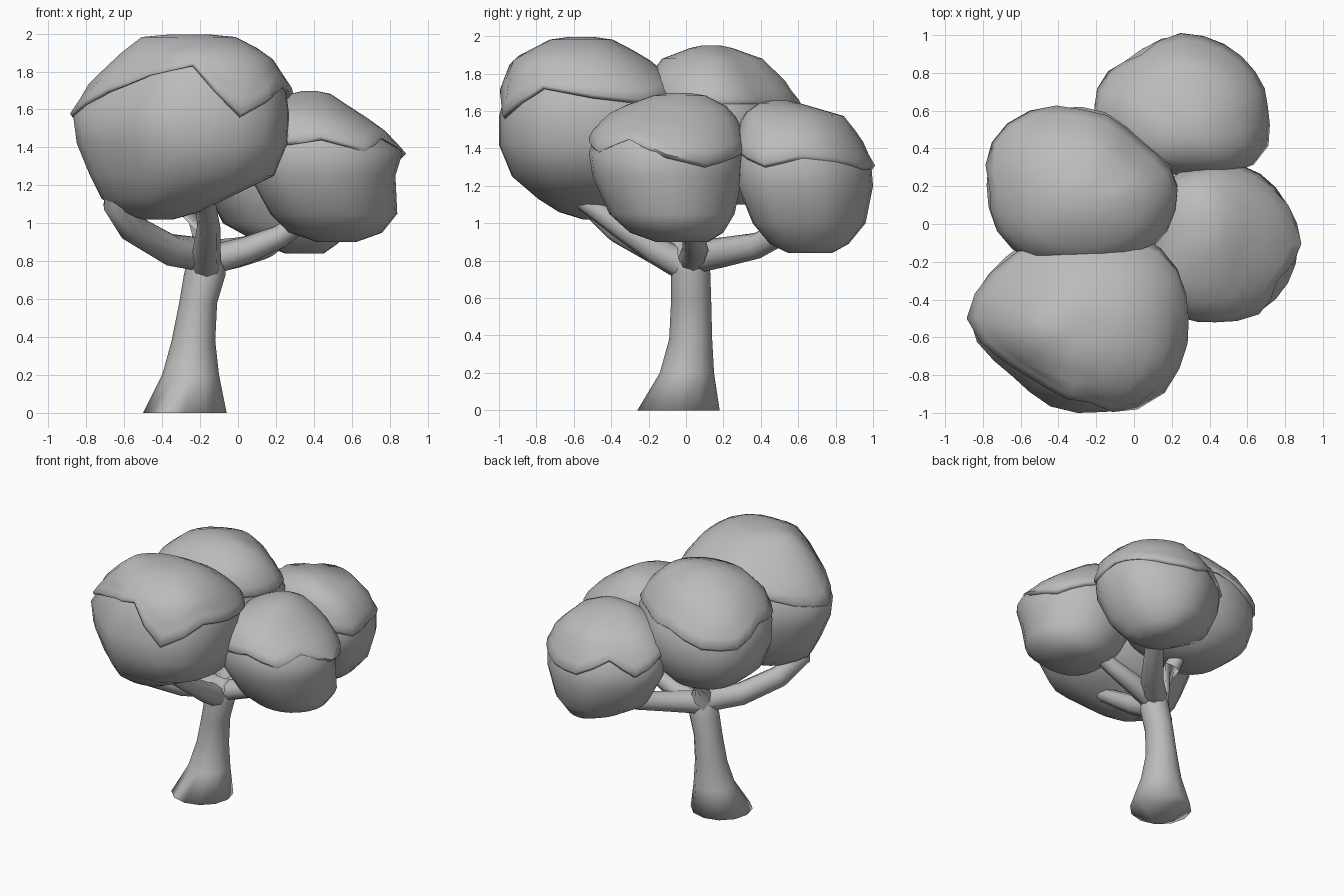
import bpy, bmesh, math
from mathutils import Vector

cube = bpy.data.objects.get("Cube")
if cube:
    bpy.data.objects.remove(cube, do_unlink=True)

grey = bpy.data.materials.new("plain grey")
grey.use_nodes = True
tone = (0.5, 0.5, 0.5, 1)
grey.diffuse_color = tone
grey.node_tree.nodes["Principled BSDF"].inputs["Base Color"].default_value = tone


def skin(name, rows, angle):
    """Join rows of points into a closed, smooth shaded mesh."""
    bm = bmesh.new()
    rows = [[bm.verts.new(p) for p in row] for row in rows]
    count = len(rows[0])
    for low, high in zip(rows, rows[1:]):
        for i in range(count):
            j = (i + 1) % count
            bm.faces.new((low[i], low[j], high[j], high[i]))
    bm.faces.new(rows[0][::-1])
    bm.faces.new(rows[-1])
    bmesh.ops.recalc_face_normals(bm, faces=bm.faces)
    mesh = bpy.data.meshes.new(name)
    bm.to_mesh(mesh)
    bm.free()
    mesh.materials.append(grey)
    obj = bpy.data.objects.new(name, mesh)
    bpy.context.collection.objects.link(obj)
    bpy.ops.object.select_all(action="DESELECT")
    obj.select_set(True)
    bpy.context.view_layer.objects.active = obj
    bpy.ops.object.shade_smooth_by_angle(angle=math.radians(angle))
    return obj


def blend(stations, z):
    """Interpolate the cross-section bounds (x0, x1, y0, y1) at height z."""
    for a, b in zip(stations, stations[1:]):
        if z <= b[0]:
            break
    t = max(0, min(1, (z - a[0]) / (b[0] - a[0])))
    return [p + (q - p) * t for p, q in zip(a[1:], b[1:])]


def rim_point(stations, z, angle, grow=0.0, corners=(0, 0, 0, 0)):
    """Point on a section outline; corners swell or shrink each quarter."""
    x0, x1, y0, y1 = blend(stations, z)
    quarter = int(angle / (math.pi / 2)) % 4
    swell = 1 + corners[quarter] * math.sin(2 * angle) ** 2
    rx, ry = (x1 - x0) / 2 * swell + grow, (y1 - y0) / 2 * swell + grow
    return Vector(((x0 + x1) / 2 + rx * math.cos(angle),
                   (y0 + y1) / 2 + ry * math.sin(angle), z))


def angles(count):
    return [math.tau * i / count for i in range(count)]


def crown(name, corners, rim, stations):
    """Rounded leaf mass with a jagged thick cap laid over its top."""
    ring = angles(24)
    middle = sum(rim) / len(rim)
    body = [[rim_point(stations, st[0], a, -0.02 if st[0] > middle else 0, corners) for a in ring]
            for st in stations]
    skin(name + "_foliage", body, 120)
    # Cap: tucked lip, rounded edge, then rows that climb to the top
    top = stations[-1][0]
    edge = []
    for i in range(len(ring)):
        a, b = rim[i // 2], rim[(i // 2 + 1) % len(rim)]
        edge.append((a, (a + b) / 2)[i % 2])
    rows = [[rim_point(stations, z + lift, a, grow, corners) for z, a in zip(edge, ring)]
            for lift, grow in ((0, -0.05), (-0.012, 0.004), (0.008, 0.02))]
    for t in (0.2, 0.4, 0.6, 0.8, 1):
        rows.append([rim_point(stations, z + (top - z) * t, a, 0.008, corners) + Vector((0, 0, 0.012 * t))
                     for z, a in zip(edge, ring)])
    # Small domed centre
    centre = sum(rows[-1], Vector()) / len(ring)
    rows.append([p.lerp(centre, 0.6) + Vector((0, 0, 0.014)) for p in rows[-1]])
    skin(name + "_cap", rows, 70)


def branch(name, path, start, end, sides=8):
    """Tapered limb through a few points."""
    path = [Vector(p) for p in path]
    rows = []
    for i, p in enumerate(path):
        along = (path[min(i + 1, len(path) - 1)] - path[max(i - 1, 0)]).normalized()
        side = along.cross(Vector((0, 1, 0) if abs(along.z) > 0.9 else (0, 0, 1))).normalized()
        up = side.cross(along)
        r = start + (end - start) * i / (len(path) - 1)
        rows.append([p + (side * math.cos(a) + up * math.sin(a)) * r for a in angles(sides)])
    skin(name, rows, 80)


# Trunk with flared foot
trunk = [(0, -.5, -.06, -.26, .18), (.2, -.4, -.1, -.14, .15), (.38, -.35, -.12, -.09, .14),
         (.58, -.31, -.11, -.08, .135), (.73, -.285, -.065, -.08, .13), (.84, -.26, -.07, -.07, .12),
         (.9, -.22, -.11, -.03, .08)]
skin("trunk", [[rim_point(trunk, st[0], a) for a in angles(12)] for st in trunk], 120)

# Limbs that carry the crowns
branch("front_branch", [(-.17, .05, .74), (-.165, -.17, .86), (-.155, -.35, .98), (-.17, -.55, 1.12)], .085, .05)
branch("side_branch", [(-.16, .04, .83), (-.36, -.16, .86), (-.55, -.36, .97), (-.64, -.5, 1.1),
                       (-.62, -.52, 1.25)], .09, .07)
branch("left_branch", [(-.165, .03, .72), (-.18, .07, .9), (-.23, .14, 1.05), (-.28, .2, 1.2)], .085, .05)
branch("back_branch", [(-.16, .04, .82), (.0, .2, .845), (.14, .38, .88), (.28, .58, .98)], .09, .06)
branch("right_branch", [(-.16, .03, .8), (.05, .05, .86), (.22, .04, .93), (.4, 0, 1.05)], .08, .05)

# Leaf masses: corner swell, cap edge heights around, sections (z, x0, x1, y0, y1)
crown("front", (.04, -.07, -.14, .1),
      [1.68, 1.65, 1.7, 1.7, 1.7, 1.62, 1.57, 1.7, 1.79, 1.84, 1.57, 1.73],
      [(1.02, -.5, -.34, -.55, -.42), (1.06, -.62, -.2, -.68, -.28), (1.13, -.72, -.06, -.79, -.17),
       (1.25, -.78, .19, -.93, -.06), (1.42, -.85, .26, -1, 0), (1.57, -.87, .27, -1, 0),
       (1.72, -.79, .27, -.98, -.02), (1.88, -.62, .16, -.91, -.22), (1.97, -.5, -.02, -.72, -.4)])
crown("right", (-.02, .04, .08, 0),
      [1.36, 1.31, 1.36, 1.4, 1.45, 1.4, 1.4, 1.5, 1.42, 1.45, 1.39, 1.46],
      [(.9, .42, .62, -.16, .12), (.95, .27, .76, -.3, .2), (1.05, .17, .84, -.41, .26),
       (1.25, .06, .83, -.5, .3), (1.38, .05, .87, -.52, .31), (1.5, .08, .75, -.49, .29),
       (1.6, .12, .59, -.38, .24), (1.67, .28, .48, -.17, .1)])
crown("back", (-.03, -.09, .04, .19),
      [1.36, 1.34, 1.3, 1.3, 1.42, 1.3, 1.4, 1.4, 1.45, 1.42, 1.4, 1.31],
      [(.84, .25, .45, .55, .78), (.89, .12, .52, .45, .87), (1.0, -.08, .62, .36, .96),
       (1.2, -.18, .69, .28, 1), (1.32, -.21, .7, .27, .99), (1.45, -.18, .67, .28, .93),
       (1.57, -.05, .55, .31, .83), (1.63, .15, .4, .4, .6)])
crown("left", (-.15, .07, .06, .04),
      [1.65, 1.65, 1.65, 1.65, 1.55, 1.54, 1.66, 1.64, 1.65, 1.65, 1.65, 1.65],
      [(1.1, -.42, -.2, .1, .35), (1.16, -.6, -.02, -.05, .48), (1.27, -.73, .14, -.14, .58),
       (1.42, -.78, .22, -.2, .62), (1.6, -.78, .23, -.22, .62), (1.75, -.7, .18, -.22, .53),
       (1.87, -.55, .05, -.12, .4), (1.925, -.4, -.1, .03, .24)])
